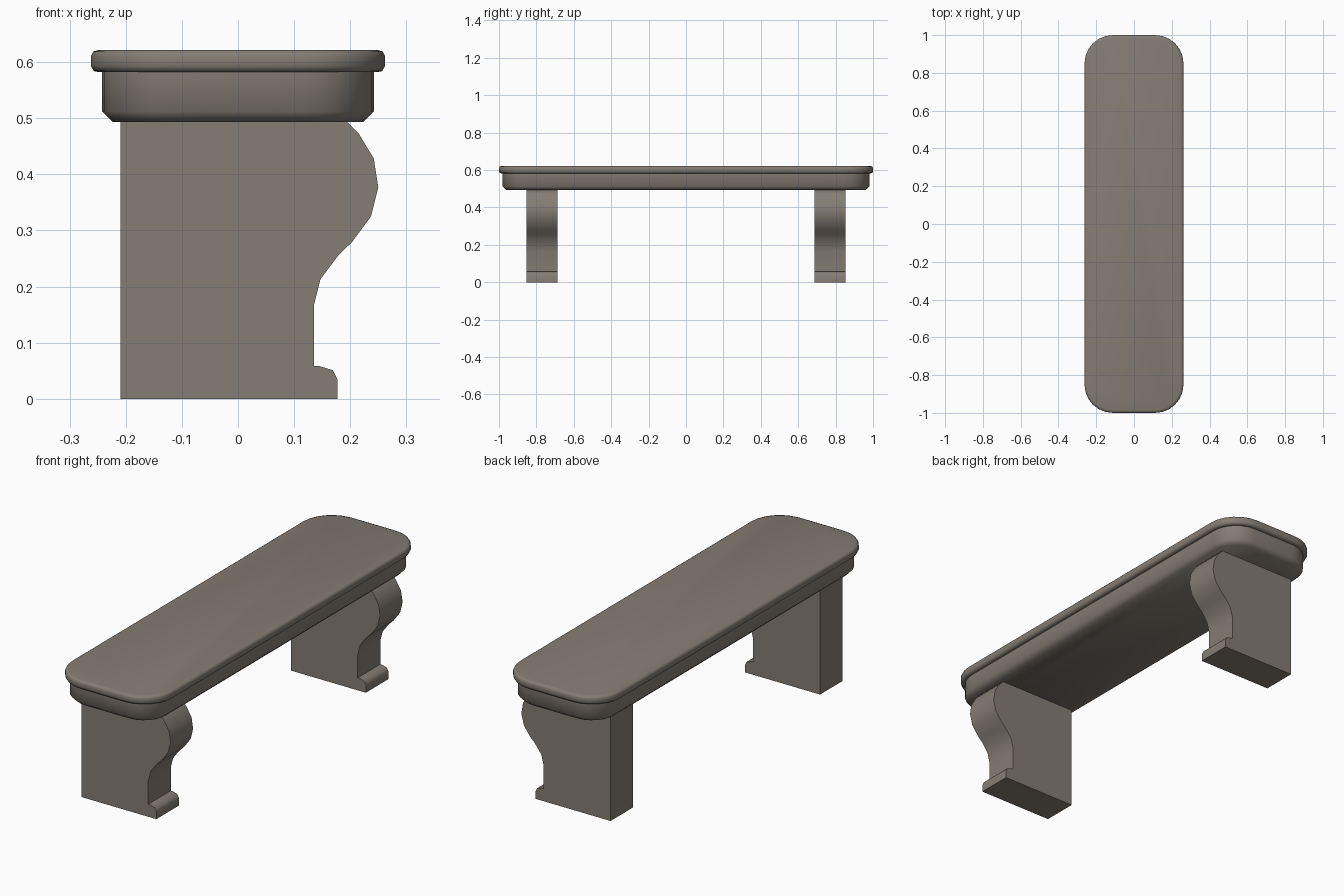
import bpy, bmesh, math

if "Cube" in bpy.data.objects:
    bpy.data.objects.remove(bpy.data.objects["Cube"])

stone = bpy.data.materials.new("warm grey stone")
stone.diffuse_color = (0.235, 0.205, 0.175, 1)
stone.use_nodes = True
stone.node_tree.nodes["Principled BSDF"].inputs["Base Color"].default_value = stone.diffuse_color


def finish(bm, name, angle):
    bmesh.ops.recalc_face_normals(bm, faces=bm.faces[:])
    mesh = bpy.data.meshes.new(name)
    bm.to_mesh(mesh)
    bm.free()
    mesh.materials.append(stone)
    ob = bpy.data.objects.new(name, mesh)
    bpy.context.collection.objects.link(ob)
    bpy.ops.object.select_all(action='DESELECT')
    ob.select_set(True)
    bpy.context.view_layer.objects.active = ob
    bpy.ops.object.shade_smooth_by_angle(angle=math.radians(angle))
    return ob


def rounded_slab(name, profile, cx=0.112, cy=0.85, segs=6):
    """Stack of rounded rectangles; profile lists (corner radius, z)."""
    bm = bmesh.new()
    rings = []
    for r, z in profile:
        ring = []
        for k, (sx, sy) in enumerate([(1, 1), (-1, 1), (-1, -1), (1, -1)]):
            for i in range(segs + 1):
                a = math.pi / 2 * (k + i / segs)
                ring.append(bm.verts.new((sx * cx + r * math.cos(a),
                                          sy * cy + r * math.sin(a), z)))
        rings.append(ring)
    for lo, hi in zip(rings, rings[1:]):
        n = len(lo)
        for i in range(n):
            j = (i + 1) % n
            bm.faces.new((lo[i], lo[j], hi[j], hi[i]))
    bm.faces.new(rings[0])
    bm.faces.new(rings[-1])
    return finish(bm, name, 50)


# Seat with rolled edge, and chamfered apron beneath it
rounded_slab("seat", [(0.135, 0.582), (0.145, 0.584), (0.150, 0.593),
                      (0.150, 0.611), (0.146, 0.619), (0.135, 0.622)])
rounded_slab("apron", [(0.111, 0.493), (0.130, 0.512), (0.130, 0.584)])

# Scrolled legs: one side profile extruded along y
LEG = [(-0.209, 0), (0.177, 0), (0.177, 0.035), (0.169, 0.051), (0.146, 0.058),
       (0.135, 0.058), (0.135, 0.165), (0.147, 0.213), (0.180, 0.257),
       (0.203, 0.279), (0.237, 0.325), (0.250, 0.377), (0.242, 0.428),
       (0.215, 0.473), (0.194, 0.494), (-0.209, 0.494)]
for side, label in ((-1, "front_leg"), (1, "back_leg")):
    bm = bmesh.new()
    face = bm.faces.new([bm.verts.new((x, side * 0.77 - 0.083, z)) for x, z in LEG])
    out = bmesh.ops.extrude_face_region(bm, geom=[face], use_keep_orig=True)
    verts = [g for g in out["geom"] if isinstance(g, bmesh.types.BMVert)]
    bmesh.ops.translate(bm, verts=verts, vec=(0, 0.166, 0))
    finish(bm, label, 50)
